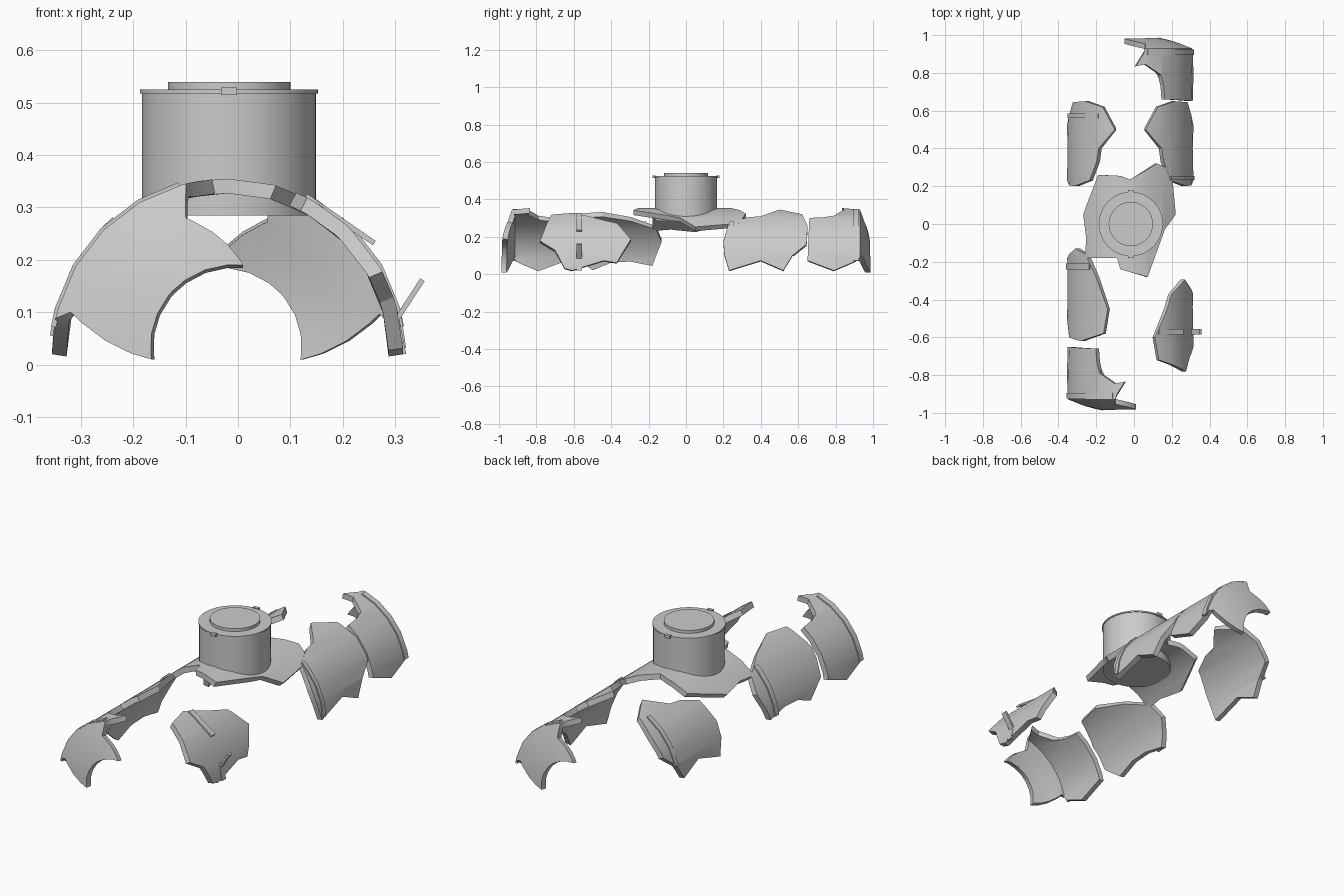
import bpy, bmesh, math
from mathutils import Vector

if "Cube" in bpy.data.objects:
    bpy.data.objects.remove(bpy.data.objects["Cube"])

CX, CZ, R, RIM, THICK = -0.02, 0.02, 0.335, 0.93, 0.028


def to_shell(t, v, lift):
    """Unrolled sheet (angle, length) -> tank wall, turning into the domed end past RIM."""
    a, s = math.radians(t), (1 if v >= 0 else -1)
    v = abs(v)
    r = R + lift
    y = v
    if v > RIM:
        r = R - (v - RIM)
        y = RIM + 0.07 * (1 - (r / R) ** 2)
    return Vector((CX + r * math.cos(a), s * y, CZ + r * math.sin(a)))


def finish(ob, angle=28):
    bpy.ops.object.select_all(action='DESELECT')
    ob.select_set(True)
    bpy.context.view_layer.objects.active = ob
    for m in list(ob.modifiers):
        bpy.ops.object.modifier_apply(modifier=m.name)
    bpy.ops.object.shade_smooth_by_angle(angle=math.radians(angle))


def sheet(name, pts, lift=0.0, thick=THICK):
    """Jagged plate cut from the tank wall; pts are (angle, length)."""
    bm = bmesh.new()
    bm.faces.new([bm.verts.new((t / 100, v, 0)) for t, v in pts])

    def cut(co, no):
        bmesh.ops.bisect_plane(bm, geom=bm.verts[:] + bm.edges[:] + bm.faces[:],
                               dist=1e-5, plane_co=co, plane_no=no)
    for t in range(0, 196, 15):
        cut((t / 100, 0, 0), (1, 0, 0))
    if max(abs(v) for t, v in pts) > RIM:
        for v in (RIM, 0.98, 1.03, 1.08):
            for s in (1, -1):
                cut((0, s * v, 0), (0, 1, 0))
    for vert in bm.verts:
        vert.co = to_shell(vert.co.x * 100, vert.co.y, lift)
    bm.normal_update()
    out = sum(f.normal.dot(f.calc_center_median() - Vector((CX, 0, CZ))) * f.calc_area()
              for f in bm.faces)
    if out < 0:
        bmesh.ops.reverse_faces(bm, faces=bm.faces[:])
    me = bpy.data.meshes.new(name)
    bm.to_mesh(me)
    bm.free()
    ob = bpy.data.objects.new(name, me)
    bpy.context.collection.objects.link(ob)
    mod = ob.modifiers.new("thickness", 'SOLIDIFY')
    mod.thickness, mod.offset = thick, -1
    finish(ob)
    return ob


def band(name, t0, t1, v0, v1):
    return sheet(name, [(t0, v0), (t1, v0), (t1, v1), (t0, v1)], lift=0.006, thick=0.01)


def disc(name, r, z0, z1):
    bpy.ops.mesh.primitive_cylinder_add(vertices=48, radius=r, depth=z1 - z0,
                                        location=(-0.017, 0.0, (z0 + z1) / 2))
    ob = bpy.context.object
    ob.name = name
    finish(ob)


def bar(name, p, q, y, width=0.03, thick=0.01):
    dx, dz = q[0] - p[0], q[1] - p[1]
    bpy.ops.mesh.primitive_cube_add(size=1, location=((p[0] + q[0]) / 2, y, (p[1] + q[1]) / 2),
                                    rotation=(0, -math.atan2(dz, dx), 0))
    ob = bpy.context.object
    ob.name = name
    ob.scale = (math.hypot(dx, dz), width, thick)


# hatch neck on its torn roof plate
sheet("roof_plate", [(120.5, .26), (100, .255), (90, .235), (65, .32), (49, .285), (44, .05),
                     (57, -.03), (74, -.28), (90, -.255), (99, -.24), (102, -.18), (136, -.18),
                     (134, -.08), (138, .05)])
disc("hatch_neck", 0.166, 0.285, 0.52)
disc("hatch_rim", 0.17, 0.518, 0.525)
disc("hatch_lid", 0.117, 0.52, 0.54)
for y in (-0.172, 0.172):
    bar("hatch_clip", (-0.032, 0.522), (-0.002, 0.522), y, 0.016, 0.014)

# side fragments
right_back = [(28, .20), (50, .23), (58, .33), (60, .40), (76, .50), (64, .62), (45, .65),
              (25, .645), (14, .57), (0, .52), (9, .40), (0, .23), (15, .205)]
sheet("side_plate_right_back", right_back)
sheet("side_plate_left_back", [(180 - t, v) for t, v in right_back])
sheet("side_plate_right_front", [(28, -.78), (48, -.745), (63, -.72), (67, -.60), (55, -.46),
                                 (49, -.37), (30, -.295), (7, -.37), (9, -.44), (0, -.61),
                                 (2, -.65), (19, -.70)])
sheet("side_plate_left_front", [(150, -.13), (135, -.16), (122, -.29), (111, -.45), (115, -.58),
                                (141, -.62), (165, -.60), (179, -.50), (172, -.40), (171, -.30),
                                (175, -.18)])

# domed end fragments, front and its half-turn copy at the back
end = [(171, .65), (123, .66), (122, .73), (119, .79), (104, .845), (95, .835), (102, .90),
       (107, .993), (80, 1.092), (131, 1.105), (184, 1.12), (165, .955), (172, .90), (180, .79)]
sheet("end_plate_front", [(t, -v) for t, v in end])
sheet("end_plate_back", [(180 - t, v) for t, v in end])

# raised bands
band("band_end_front", 106, 171, -.925, -.895)
band("band_end_back", 74, 9, .925, .895)
band("band_left_back", 120, 166, .56, .585)
band("band_left_front", 130, 174, -.24, -.21)
band("band_right_back", 50, 2, .232, .255)

# snapped strap ends on the front right plate
bar("strap_upper", (0.13, 0.322), (0.26, 0.232), -0.57)
bar("strap_lower", (0.352, 0.162), (0.302, 0.085), -0.57)
bar("strap_root", (0.302, 0.09), (0.316, 0.02), -0.57)
